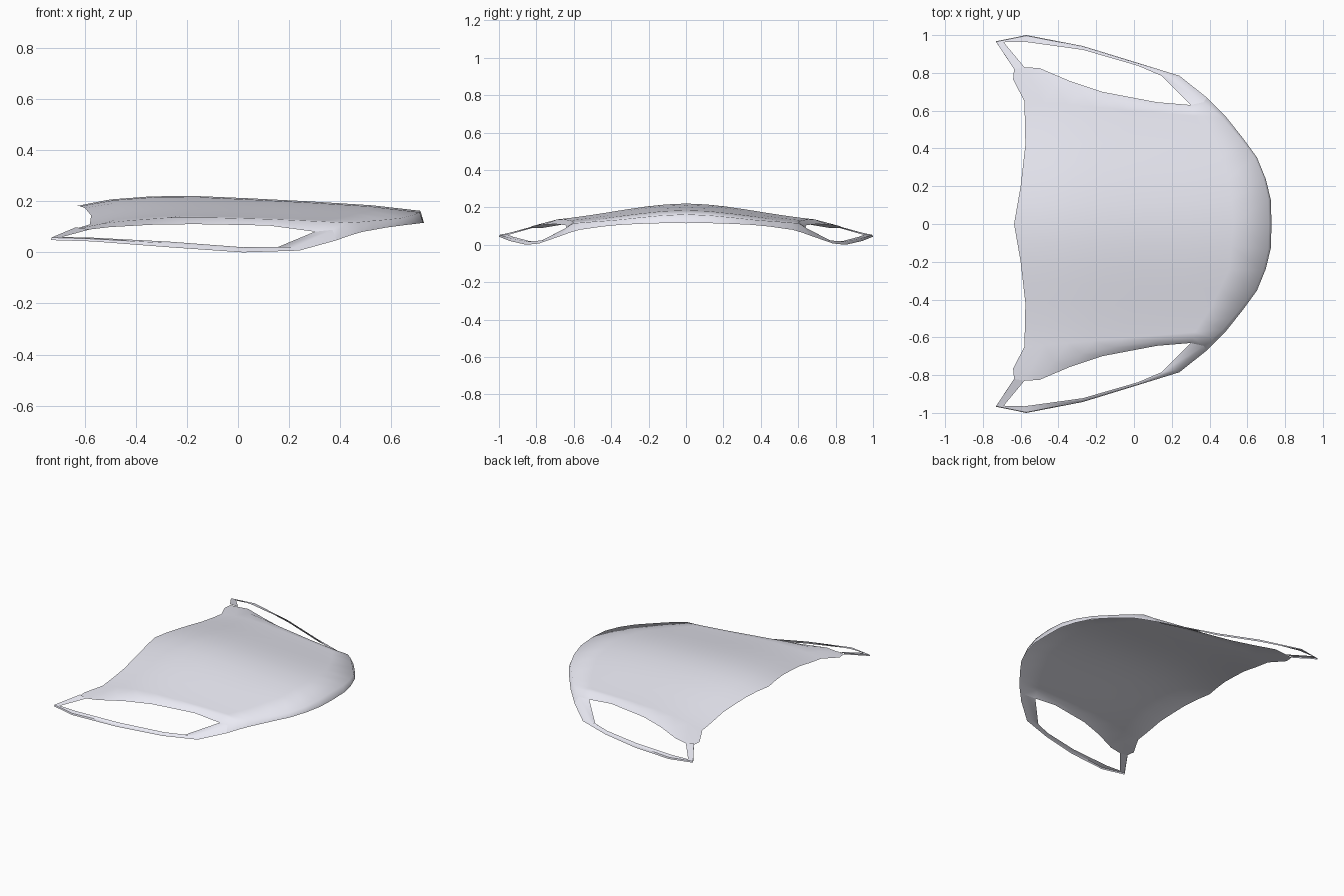
import bpy
from mathutils import Vector

if "Cube" in bpy.data.objects:
    bpy.data.objects.remove(bpy.data.objects["Cube"])

# Pale paint
PAINT = bpy.data.materials.new("pale_paint")
PAINT.diffuse_color = (.82, .82, .9, 1)
PAINT.use_nodes = True
PAINT.node_tree.nodes["Principled BSDF"].inputs["Base Color"].default_value = PAINT.diffuse_color

# Lengthwise height profile on the centre line (x, z)
PROFILE = [(-.64, .18), (-.5, .207), (-.33, .22), (-.2, .222),
           (.15, .207), (.5, .187), (.72, .162)]


def height(x, y):
    """Centre-line height minus a smooth crown drop towards the sides."""
    z = PROFILE[0][1] if x < 0 else PROFILE[-1][1]
    for (x0, z0), (x1, z1) in zip(PROFILE, PROFILE[1:]):
        if x0 <= x <= x1:
            z = z0 + (z1 - z0) * (x - x0) / (x1 - x0)
    t = min(abs(y) / .8, 1)
    return z - .09 * t * t * (3 - 2 * t)


def mix(a, b, t=.5):
    return [Vector(p).lerp(Vector(q), t) for p, q in zip(a, b)]


def sheet(name, rows, angle):
    """Quad sheet through rows of points, mirrored across y = 0."""
    n = len(rows[0])
    verts = [tuple(p) for r in rows for p in r]
    faces = [(i * n + j, i * n + j + 1, (i + 1) * n + j + 1, (i + 1) * n + j)
             for i in range(len(rows) - 1) for j in range(n - 1)]
    me = bpy.data.meshes.new(name)
    me.from_pydata(verts, [], faces)
    me.materials.append(PAINT)
    ob = bpy.data.objects.new(name, me)
    bpy.context.collection.objects.link(ob)
    m = ob.modifiers.new("mirror", 'MIRROR')
    m.use_axis = (False, True, False)
    m.merge_threshold = .0005
    bpy.ops.object.select_all(action='DESELECT')
    bpy.context.view_layer.objects.active = ob
    ob.select_set(True)
    bpy.ops.object.shade_smooth_by_angle(angle=angle)
    return ob


# Panel lines in plan: rear end, front end, centre outwards
ends = [((-.635, 0), (.714, 0)), ((-.60, .2), (.684, .247)),
        ((-.575, .42), (.568, .443)), ((-.58, .65), (.47, .56))]
fractions = [0, .1, .22, .35, .5, .68, .86, 1]
lines = [[Vector(a).lerp(Vector(b), t) for t in fractions] for a, b in ends]
side = [(-.635, .82), (-.58, .83), (-.5, .825), (-.34, .757),
        (-.17, .7), (.12, .645), (.30, .63), (.37, .645)]
shoulder = mix(lines[3], side)
shoulder[0] = Vector((-.64, .765))
lines += [shoulder, [Vector(p) for p in side]]

# Lower rim of the front lip, one point per line
rim = [(.728, 0, .115), (.697, .24, .112), (.58, .45, .097),
       (.485, .57, .08), (.435, .62, .065), (.385, .67, .047)]

# Extra lines between the first ones smooth the crown
dense, dense_rim = [], []
for i, line in enumerate(lines):
    dense.append(line)
    dense_rim.append(Vector(rim[i]))
    if i < 3:
        dense.append(mix(line, lines[i + 1]))
        mid = Vector(rim[i]).lerp(Vector(rim[i + 1]), .5)
        if i < 2:
            mid += Vector((.012, .008, .002))
            dense[-1][-1] += Vector((.012, .008))
        dense_rim.append(mid)

# Bonnet panel with front lip; its edge curls down along the lamp opening
rows = [[Vector((p[0], p[1], height(p[0], p[1]))) for p in line] + [r]
        for line, r in zip(dense, dense_rim)]
curl = [0, .012, .018, .022, .024, .022, .038, .025]
for p, d in zip(rows[-1], curl):
    p.z -= d
sheet("hood_panel", rows, 1.5)

# Thin frame round each lamp opening, from rear strut to front strut
inner = [(-.58, .83, rows[-1][1].z), (-.69, .962, .06), (-.58, .965, .058),
         (-.27, .922, .042), (.02, .838, .02), (.145, .785, .016), rows[-1][6]]
upper = [(-.635, .82, .098), (-.73, .965, .058), (-.57, .997, .053),
         (-.27, .938, .036), (.02, .85, .016), (.225, .772, .022), rows[-1][7]]
lower = [(-.635, .82, .090), (-.732, .967, .048), (-.57, 1.0, .043),
         (-.27, .942, .02), (.02, .853, 0), (.24, .785, .007), rim[-1]]
sheet("lamp_frame", [inner, upper, lower], 1.0)
